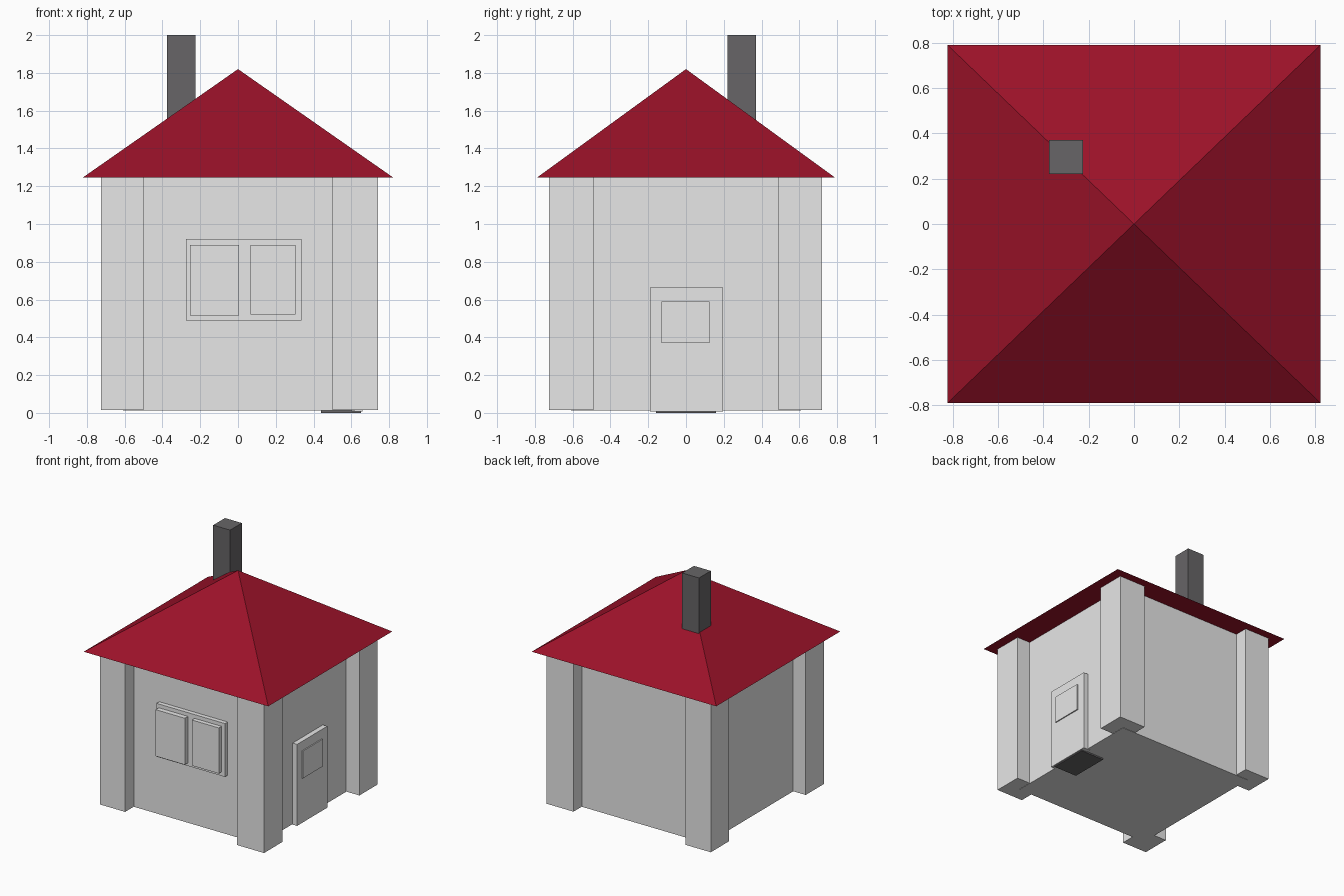
import bpy
import math

old = bpy.data.objects.get("Cube")
if old:
    bpy.data.objects.remove(old, do_unlink=True)


def material(name, colour):
    m = bpy.data.materials.new(name)
    m.use_nodes = True
    m.diffuse_color = (*colour, 1)
    bsdf = next(n for n in m.node_tree.nodes if n.type == 'BSDF_PRINCIPLED')
    bsdf.inputs["Base Color"].default_value = (*colour, 1)
    return m


wall_grey = material("wall grey", (0.8, 0.8, 0.8))
roof_red = material("roof red", (0.33, 0.006, 0.022))
stone_dark = material("dark stone", (0.135, 0.13, 0.135))


def box(name, xs, ys, zs, mat):
    """Box spanning the given x, y and z ranges."""
    bpy.ops.mesh.primitive_cube_add(size=1)
    ob = bpy.context.object
    ob.name = name
    for v in ob.data.vertices:
        v.co = [lo + (c + 0.5) * (hi - lo) for c, (lo, hi) in zip(v.co, (xs, ys, zs))]
    ob.data.materials.append(mat)
    return ob


EAVES = 1.245

# Walls and corner pillars
box("walls", (-0.61, 0.62), (-0.61, 0.61), (0.012, EAVES), wall_grey)
for side, xs in (("right", (-0.725, -0.5)), ("left", (0.5, 0.74))):
    for end, ys in (("front", (-0.725, -0.49)), ("back", (0.49, 0.72))):
        box(f"{end}_{side}_pillar", xs, ys, (0.015, EAVES), wall_grey)

# Pyramid roof
bpy.ops.mesh.primitive_cone_add(vertices=4, radius1=math.sqrt(2), radius2=0, depth=1)
roof = bpy.context.object
roof.name = "roof"
for v in roof.data.vertices:
    if v.co.z > 0:
        v.co = (0, 0, 1.82)
    else:
        a = math.atan2(v.co.y, v.co.x) + math.pi / 4
        v.co = (math.copysign(0.823, math.cos(a)), math.copysign(0.79, math.sin(a)), EAVES)
roof.data.materials.append(roof_red)

# Chimney
box("chimney", (-0.375, -0.225), (0.22, 0.37), (1.3, 2.0), stone_dark)

# Front window: frame and two raised panes
box("window_frame", (-0.275, 0.335), (-0.645, -0.6), (0.49, 0.92), wall_grey)
box("window_pane_right", (-0.255, 0.005), (-0.685, -0.63), (0.515, 0.89), wall_grey)
box("window_pane_left", (0.065, 0.305), (-0.68, -0.63), (0.522, 0.89), wall_grey)

# Side door with a raised panel
box("door", (0.6, 0.66), (-0.19, 0.195), (0.008, 0.665), wall_grey)
box("door_panel", (0.65, 0.669), (-0.13, 0.125), (0.37, 0.59), wall_grey)

# Threshold plate under the door
box("threshold", (0.44, 0.65), (-0.16, 0.16), (0.0, 0.013), stone_dark)
